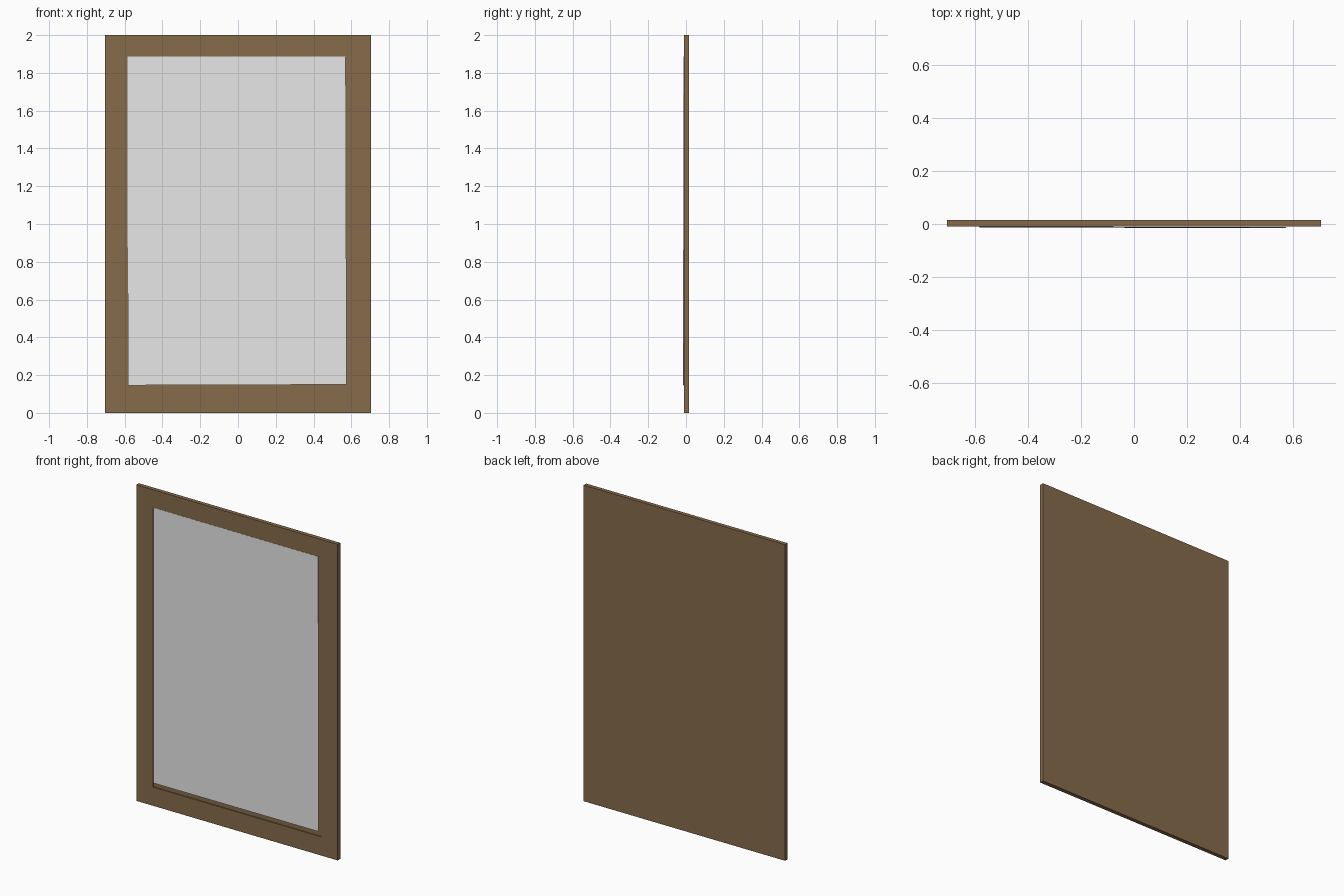
import bpy, bmesh

if "Cube" in bpy.data.objects:
    bpy.data.objects.remove(bpy.data.objects["Cube"])

def material(name, rgb):
    m = bpy.data.materials.new(name)
    m.diffuse_color = (*rgb, 1)
    m.use_nodes = True
    m.node_tree.nodes["Principled BSDF"].inputs["Base Color"].default_value = m.diffuse_color
    return m

wood = material("brown wood", (0.238, 0.147, 0.070))
grey = material("pale grey", (0.8, 0.8, 0.8))

def prism(name, outline, front, back, mat):
    """Extrude an (x, z) outline along y; front may be one depth or one per corner."""
    n = len(outline)
    fronts = front if isinstance(front, (list, tuple)) else [front] * n
    bm = bmesh.new()
    f = [bm.verts.new((x, y, z)) for (x, z), y in zip(outline, fronts)]
    b = [bm.verts.new((x, back if back is not None else y + 0.001, z))
         for (x, z), y in zip(outline, fronts)]
    bm.faces.new(f)
    bm.faces.new(b[::-1])
    for i in range(n):
        j = (i + 1) % n
        bm.faces.new((f[j], f[i], b[i], b[j]))
    bmesh.ops.recalc_face_normals(bm, faces=bm.faces)
    me = bpy.data.meshes.new(name)
    bm.to_mesh(me)
    bm.free()
    me.materials.append(mat)
    ob = bpy.data.objects.new(name, me)
    bpy.context.collection.objects.link(ob)
    return ob

BACK, FLOOR, FRONT = 0.016, -0.004, -0.010
outer = [(-0.705, 0), (0.705, 0), (0.705, 2), (-0.705, 2)]
inner = [(-0.588, 0.118), (0.588, 0.118), (0.588, 1.885), (-0.588, 1.885)]

# solid backing board
prism("backing_board", outer, FLOOR, BACK, wood)

# four mitred rails standing proud of the board
for i, part in enumerate(("bottom", "right", "top", "left")):
    j = (i + 1) % 4
    prism(part + "_rail", [outer[i], outer[j], inner[j], inner[i]], FRONT, FLOOR, wood)

# thin pane, leaning slightly forward at its lower right
pane = [(-0.582, 0.146), (0.575, 0.150), (0.570, 1.887), (-0.586, 1.887)]
prism("pane", pane, [-0.0125, -0.016, -0.0125, -0.0105], None, grey)
